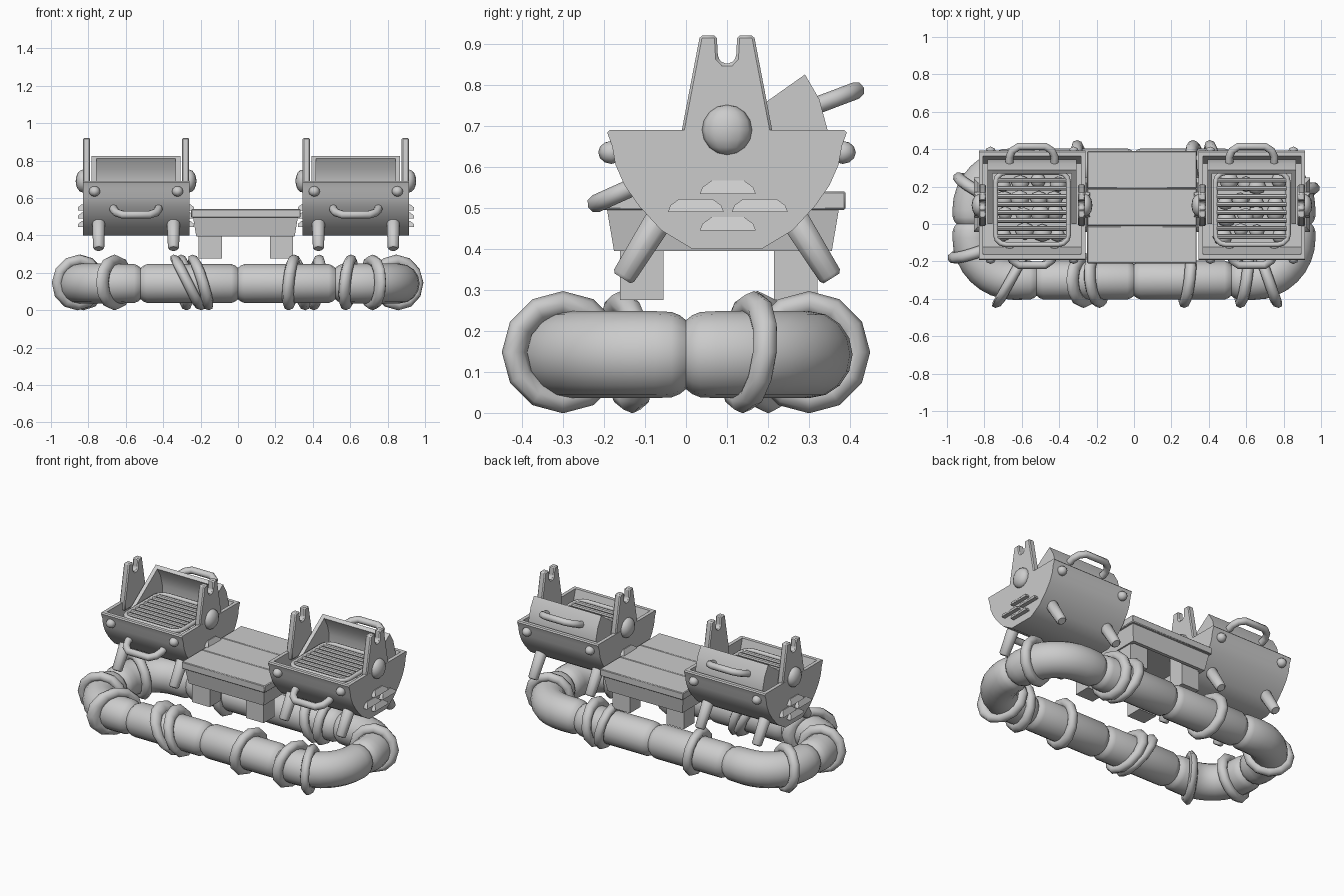
import bpy, bmesh, random
from math import sin, cos, pi, radians
from mathutils import Vector

if "Cube" in bpy.data.objects:
    bpy.data.objects.remove(bpy.data.objects["Cube"])

random.seed(4)


def finish(name, bm, bevel=0, angle=35):
    bmesh.ops.recalc_face_normals(bm, faces=bm.faces)
    me = bpy.data.meshes.new(name)
    bm.to_mesh(me)
    bm.free()
    me.shade_smooth()
    me.set_sharp_from_angle(angle=radians(angle))
    ob = bpy.data.objects.new(name, me)
    bpy.context.collection.objects.link(ob)
    if bevel:
        m = ob.modifiers.new("bevel", "BEVEL")
        m.width, m.segments = bevel, 1
    return ob


def prism_bm(prof, x0, x1):
    """Extrude a (y, z) profile from x0 to x1."""
    bm = bmesh.new()
    a = [bm.verts.new((x0, y, z)) for y, z in prof]
    b = [bm.verts.new((x1, y, z)) for y, z in prof]
    bm.faces.new(a)
    bm.faces.new(b[::-1])
    for i in range(len(prof)):
        j = (i + 1) % len(prof)
        bm.faces.new((a[i], b[i], b[j], a[j]))
    bmesh.ops.recalc_face_normals(bm, faces=bm.faces)
    return bm


def prism(name, prof, x0, x1, bevel=0):
    return finish(name, prism_bm(prof, x0, x1), bevel)


def box(name, x0, x1, y0, y1, z0, z1, bevel=0):
    return prism(name, [(y0, z0), (y1, z0), (y1, z1), (y0, z1)], x0, x1, bevel)


def rod(name, p, q, r1, r2, n=10, bevel=0):
    p, q = Vector(p), Vector(q)
    bm = bmesh.new()
    bmesh.ops.create_cone(bm, cap_ends=True, segments=n, radius1=r1, radius2=r2, depth=(q - p).length)
    ob = finish(name, bm, bevel, 40)
    ob.location = (p + q) / 2
    ob.rotation_euler = (q - p).to_track_quat('Z', 'Y').to_euler()


def ball(name, loc, scale, u=12, v=8):
    bm = bmesh.new()
    bmesh.ops.create_uvsphere(bm, u_segments=u, v_segments=v, radius=1)
    bmesh.ops.scale(bm, vec=scale, verts=bm.verts)
    finish(name, bm, 0, 60).location = loc


def skin(bm, rings):
    n, k = len(rings[0]), len(rings)
    for i in range(k):
        for j in range(n):
            a, b = rings[i], rings[(i + 1) % k]
            bm.faces.new((a[j], a[(j + 1) % n], b[(j + 1) % n], b[j]))


def pipe(name, pts, r, cyclic=False):
    cu = bpy.data.curves.new(name, 'CURVE')
    cu.dimensions, cu.bevel_depth, cu.bevel_resolution, cu.use_fill_caps = '3D', r, 2, True
    sp = cu.splines.new('POLY')
    sp.points.add(len(pts) - 1)
    for s, p in zip(sp.points, pts):
        s.co = (*p, 1)
    sp.use_cyclic_u = cyclic
    bpy.context.collection.objects.link(bpy.data.objects.new(name, cu))


# Inflatable ring float: swept rounded rectangle, pinched at the seams
HX, HY, CR = 0.865, 0.3, 0.225
AX, AY = HX - CR, HY - CR
path = []                                    # (x, y, outward angle, radius)
prof = [(-0.035, 0.104), (-0.015, 0.096), (0, 0.084), (0.015, 0.096), (0.035, 0.104)]
for d, r in prof:
    path.append((HX, d, 0, r))
for sx, sy, a0 in ((1, 1, 0), (-1, 1, pi / 2), (-1, -1, pi), (1, -1, 1.5 * pi)):
    for i in range(9):
        a = a0 + i * pi / 16
        path.append((sx * AX + CR * cos(a), sy * AY + CR * sin(a), a, 0.106))
    if a0 in (0, pi):
        for c in (0.52, 0, -0.52):
            for d, r in prof:
                path.append((sx * (c - d), sy * HY, pi / 2 * sy, r))
    elif a0 == pi / 2:
        for d, r in prof:
            path.append((-HX, -d, pi, r))
bm = bmesh.new()
rings = [[bm.verts.new((x + r * cos(t) * cos(a), y + r * cos(t) * sin(a), 0.142 + r * sin(t)))
          for t in (2 * pi * j / 16 for j in range(16))] for x, y, a, r in path]
skin(bm, rings)
finish("float_ring", bm, 0, 40)


# Rope bands: (x, y, outward angle in degrees, vertical lean, sideways shear)
def band(x, y, deg, lean=0, yaw=0, R=0.118, r=0.031):
    a = radians(deg)
    out, tan, up = Vector((cos(a), sin(a), 0)), Vector((-sin(a), cos(a), 0)), Vector((0, 0, 1))
    bm = bmesh.new()
    rings = []
    for i in range(12):
        t = 2 * pi * i / 12
        ring = []
        for j in range(8):
            s = 2 * pi * j / 8
            q = R + r * cos(s)
            u, w = q * cos(t), q * sin(t)
            ring.append(bm.verts.new(Vector((x, y, 0.148)) + out * u + up * w
                                     + tan * (r * sin(s) + lean * w + yaw * u)))
        rings.append(ring)
    skin(bm, rings)
    finish("rope_band", bm, 0, 60)


for x, lean, yaw in ((-0.66, 0, -0.55), (-0.27, -0.5, 0), (-0.2, -0.3, 0.1), (0.285, 0.1, -0.12),
                     (0.59, 0.1, -0.15), (0.72, 0, 0.35)):
    band(x, -HY, -90, lean, yaw)
for x, lean in ((-0.29, 0.1), (0.33, 0.2), (0.42, -0.1)):
    band(x, HY, 90, lean, 0.1)
for deg in (20, 150, 198):
    a = radians(deg)
    sx, sy = (1 if cos(a) > 0 else -1), (1 if sin(a) > 0 else -1)
    band(sx * AX + CR * cos(a), sy * AY + CR * sin(a), deg, 0.1)

# Table between the grills: planks, hollow tapered apron, legs
for i in range(3):
    y = -0.21 + 0.2 * i
    box("table_plank", -0.25, 0.335, y, y + 0.199, 0.495, 0.54, 0.004)
bm = bmesh.new()
bmesh.ops.create_cube(bm, size=1)
for v in bm.verts:
    k = 1 if v.co.z > 0 else 0.94
    v.co = (0.04 + v.co.x * 0.56 * k, 0.09 + v.co.y * 0.565 * k, 0.445 + v.co.z * 0.1)
bm.normal_update()
f = min(bm.faces, key=lambda f: f.normal.z)
bmesh.ops.inset_region(bm, faces=[f], thickness=0.03)
e = bmesh.ops.extrude_face_region(bm, geom=[f])
bmesh.ops.translate(bm, vec=(0, 0, 0.085), verts=[v for v in e["geom"] if isinstance(v, bmesh.types.BMVert)])
bmesh.ops.delete(bm, geom=[f], context='FACES')
finish("table_apron", bm)
for x in (-0.148, 0.232):
    for y in (-0.108, 0.268):
        box("table_leg", x - 0.062, x + 0.062, y - 0.053, y + 0.053, 0.275, 0.49)

# Grill profiles in (y, z), symmetric about y = 0.1
half = [(0.286, 0.69), (0.292, 0.683), (0.28, 0.65), (0.272, 0.605), (0.25, 0.555), (0.215, 0.505),
        (0.16, 0.445), (0.085, 0.40)]
BASIN = [(0.1 + d, z) for d, z in half] + [(0.1 - d, z) for d, z in half[::-1]]
h = [(0.11, 0.64), (0.11, 0.69), (0.066, 0.92), (0.025, 0.92), (0.022, 0.865), (0.01, 0.852)]
POST = [(0.1 + d, z) for d, z in h] + [(0.1 - d, z) for d, z in h[::-1]]
LID_SIDE = [(0.0, 0.62), (0.29, 0.825), (0.325, 0.765), (0.345, 0.69), (0.345, 0.62)]
LID_BACK = LID_SIDE[1:] + [(0.32, 0.62), (0.32, 0.69), (0.302, 0.755), (0.27, 0.81)]


def grill(cx):
    # Basin with sunken interior
    bm = prism_bm(BASIN, cx - 0.285, cx + 0.285)
    f = max(bm.faces, key=lambda f: f.normal.z)
    bmesh.ops.inset_region(bm, faces=[f], thickness=0.032)
    e = bmesh.ops.extrude_face_region(bm, geom=[f])
    for v in e["geom"]:
        if isinstance(v, bmesh.types.BMVert):
            v.co = (v.co.x, 0.1 + (v.co.y - 0.1) * 0.85, 0.55)
    bmesh.ops.delete(bm, geom=[f], context='FACES')
    finish("grill_basin", bm)
    # Open lid at the back
    prism("lid_back", LID_BACK, cx - 0.235, cx + 0.235)
    for s in (-1, 1):
        prism("lid_side", LID_SIDE, *sorted((cx + s * 0.237, cx + s * 0.212)))
        # Notched post, side knob and vents
        prism("notched_post", POST, *sorted((cx + s * 0.245, cx + s * 0.284)), 0.006)
        ball("side_knob", (cx + s * 0.285, 0.1, 0.69), (0.038, 0.061, 0.061))
        for y, z in ((0.102, 0.534), (0.024, 0.49), (0.18, 0.49), (0.102, 0.445)):
            vent = [(y - 0.068, z), (y - 0.062, z + 0.016), (y - 0.04, z + 0.032),
                    (y + 0.04, z + 0.032), (y + 0.062, z + 0.016), (y + 0.068, z)]
            bm = prism_bm(vent, cx + s * 0.275, cx + s * 0.31)
            for v in bm.verts:               # slope the hood back at its top
                if abs(v.co.x - cx) > 0.3 and v.co.z > z + 0.02:
                    v.co.x -= s * 0.02
            finish("vent_hood", bm)
        # Splayed legs and corner bolts
        for t in (-1, 1):
            rod("grill_leg", (cx + s * 0.2, 0.1 + t * 0.16, 0.48), (cx + s * 0.2, 0.1 + t * 0.255, 0.328),
                0.037, 0.031, 10, 0.008)
            ball("bolt", (cx + s * 0.222, 0.1 + t * 0.282, 0.635), (0.03, 0.032, 0.028), 8, 6)
    # Front handle and lid handle
    shape = [(-0.12, 0), (-0.12, 0.4), (-0.105, 0.75), (-0.07, 1), (0.07, 1), (0.105, 0.75), (0.12, 0.4), (0.12, 0)]
    pipe("front_handle", [(cx + x, -0.12 - 0.1 * d, 0.555 - 0.045 * d) for x, d in shape], 0.022)
    pipe("lid_handle", [(cx + x, 0.325 + 0.09 * d, 0.752 + 0.034 * d) for x, d in shape], 0.021)
    # Grate: rounded frame and bars
    frame = []
    for sx, sy, a0 in ((1, 1, 0), (-1, 1, 90), (-1, -1, 180), (1, -1, 270)):
        for i in range(4):
            a = radians(a0 + 30 * i)
            frame.append((cx + sx * 0.14 + 0.055 * cos(a), 0.083 + sy * 0.138 + 0.055 * sin(a), 0.66))
    pipe("grate_frame", frame, 0.014, True)
    for i in range(8):
        y = -0.067 + i * 0.043
        rod("grate_bar", (cx - 0.185, y, 0.66), (cx + 0.185, y, 0.66), 0.013, 0.013, 8)
    # Coals
    for i in range(4):
        for j in range(4):
            r = random.uniform(0.04, 0.055)
            ball("coal", (cx - 0.14 + 0.09 * i + random.uniform(-0.02, 0.02),
                          -0.05 + 0.09 * j + random.uniform(-0.02, 0.02),
                          random.uniform(0.565, 0.59)), (r, r * 0.9, r * 0.8), 8, 6)


for cx in (-0.545, 0.63):
    grill(cx)
